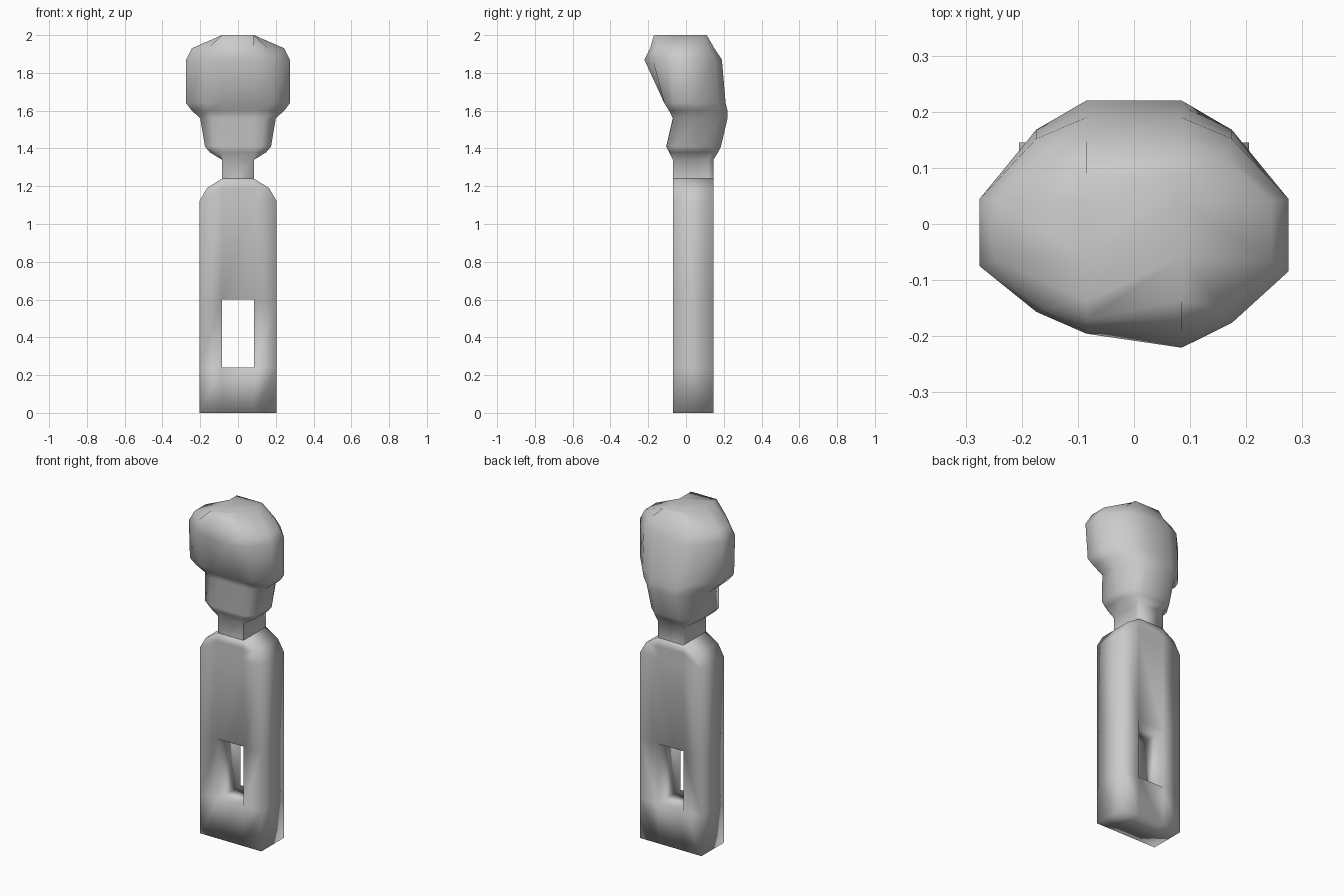
import bpy
import bmesh

if "Cube" in bpy.data.objects:
    bpy.data.objects.remove(bpy.data.objects["Cube"])

GREY = (0.6, 0.6, 0.6, 1)
mat = bpy.data.materials.new("plain grey")
mat.use_nodes = True
mat.diffuse_color = GREY
bsdf = next(n for n in mat.node_tree.nodes if n.type == 'BSDF_PRINCIPLED')
bsdf.inputs["Base Color"].default_value = GREY
bsdf.inputs["Roughness"].default_value = 0.8


def finish(bm, name):
    bmesh.ops.remove_doubles(bm, verts=bm.verts, dist=0.0005)
    bmesh.ops.recalc_face_normals(bm, faces=bm.faces)
    for f in bm.faces:
        f.smooth = True
    mesh = bpy.data.meshes.new(name)
    bm.to_mesh(mesh)
    bm.free()
    mesh.materials.append(mat)
    obj = bpy.data.objects.new(name, mesh)
    bpy.context.collection.objects.link(obj)
    return obj


INNER = 0.085               # half width of neck, leg gap and crown
FRONT, BACK = -0.07, 0.145  # body depth

# Body: flat front outline with a gap between the legs, thickened
rows = [(0, 0.205), (0.24, 0.205), (0.6, 0.205),
        (1.12, 0.205), (1.19, 0.165), (1.24, INNER)]
bm = bmesh.new()
grid = [[bm.verts.new((x, (FRONT + BACK) / 2, z))
         for x in (-w, -INNER, INNER, w)] for z, w in rows]
for r in range(len(rows) - 1):
    for c in range(3):
        if (r, c) == (1, 1):
            continue
        a, b = grid[r], grid[r + 1]
        corners = [a[c], a[c + 1], b[c + 1], b[c]]
        if r == len(rows) - 2 and c != 1:
            # shoulder tips taper to the neck
            corners.remove(b[0] if c == 0 else b[3])
        bm.faces.new(corners)
body = finish(bm, "body")
solid = body.modifiers.new("thickness", 'SOLIDIFY')
solid.thickness = BACK - FRONT
solid.offset = 0

# Neck and head: twelve-sided rings
# (z, half width, front, back, front corner factor, side front, side back)
rings = [
    (1.24, INNER, FRONT, BACK, 0.97, -0.05, 0.07),
    (1.34, INNER, FRONT, BACK, 0.97, -0.05, 0.07),
    (1.38, 0.15, -0.09, 0.17, 0.95, -0.06, 0.07),
    (1.41, 0.175, -0.105, 0.185, 0.93, -0.065, 0.07),
    (1.56, 0.20, -0.07, 0.22, 0.97, -0.03, 0.07),
    (1.60, 0.245, -0.09, 0.22, 1.0, -0.05, 0.06),
    (1.64, 0.275, -0.115, 0.21, 1.0, -0.065, 0.045),
    (1.87, 0.275, -0.208, 0.19, 0.8, -0.08, 0.045),
    (1.93, 0.245, -0.19, 0.15, 0.8, -0.065, 0.04),
    (2.0, INNER, -0.17, 0.11, 0.8, -0.06, 0.04),
]
bm = bmesh.new()
loops = []
for z, w, front, back, k, side_f, side_b in rings:
    mid = INNER + 0.47 * (w - INNER)
    half = [(INNER, front), (mid, front * k), (w, side_f),
            (w, side_b), (mid, back * 0.8), (INNER, back)]
    skew = 0.06 if z > 1.8 and z < 1.9 else 0
    pts = [(x, y * (1 + skew) if y < 0 else y) for x, y in half]
    pts += [(-x, y * (1 - skew) if y < 0 else y) for x, y in reversed(half)]
    loops.append([bm.verts.new((x, y, z)) for x, y in pts])
for low, high in zip(loops, loops[1:]):
    for i in range(len(low)):
        j = (i + 1) % len(low)
        bm.faces.new((low[i], low[j], high[j], high[i]))
bm.faces.new(loops[-1])
finish(bm, "head_and_neck")
